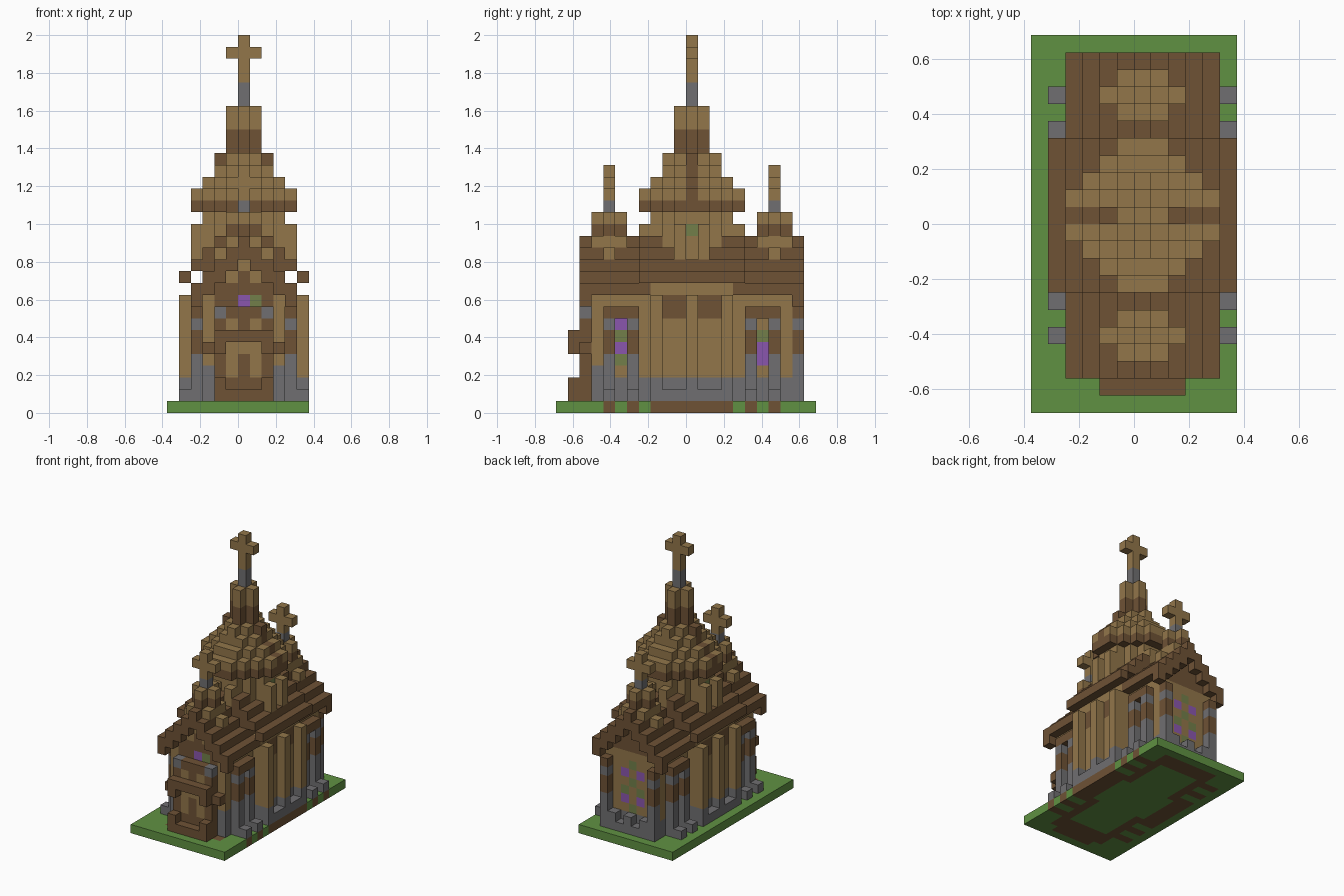
import bpy
import bmesh
from mathutils import Vector

cube = bpy.data.objects.get("Cube")
if cube:
    bpy.data.objects.remove(cube, do_unlink=True)

U = 0.0625  # edge of one block
COLOURS = {
    "brown_wood": "6E5235", "tan_timber": "92764A", "grey_stone": "706F71",
    "green_grass": "609142", "purple_glass": "8A56AE", "moss_glass": "727F4A",
}
BROWN, TAN, STONE, GRASS, PURPLE, MOSS = range(len(COLOURS))


def linear(h):
    c = int(h, 16) / 255
    return c / 12.92 if c < 0.04045 else ((c + 0.055) / 1.055) ** 2.4


materials = []
for name, code in COLOURS.items():
    rgba = [linear(code[i:i + 2]) for i in (0, 2, 4)] + [1]
    m = bpy.data.materials.new(name)
    m.use_nodes = True
    m.diffuse_color = rgba
    m.node_tree.nodes["Principled BSDF"].inputs["Base Color"].default_value = rgba
    materials.append(m)

cells = {}  # block position -> (part, colour)


def box(part, colour, a, b, k):
    """Fill a block range; each of a, b, k is a number or an inclusive pair."""
    ra, rb, rk = [range(v[0], v[1] + 1) if isinstance(v, tuple) else (v,) for v in (a, b, k)]
    for x in ra:
        for y in rb:
            for z in rk:
                cells[x, y, z] = (part, colour)


def pair(part, colour, a, b, k):
    """The same box on the left and the right side."""
    box(part, colour, a, b, k)
    mirrored = (-a[1], -a[0]) if isinstance(a, tuple) else -a
    box(part, colour, mirrored, b, k)


def octagon(part, colour, radius, diagonal, k, y0=0):
    for x in range(-radius, radius + 1):
        for y in range(-radius, radius + 1):
            if abs(x) + abs(y) <= diagonal:
                box(part, colour, x, y + y0, k)


def cross(y, k):
    """Upright of three blocks and side arms."""
    box("cross", TAN, 0, y, (k, k + 2))
    box("cross", TAN, (-1, 1), y, k + 1)


# ground with the foundation set into it
box("ground", GRASS, (-6, 5), (-11, 10), 0)
box("ground", BROWN, (-3, 3), (-9, 9), 0)
box("ground", GRASS, (-2, 2), (-7, 7), 0)
pair("ground", BROWN, (4, 5), (-3, 3), 0)
pair("ground", GRASS, 3, (-2, 2), 0)
box("ground", BROWN, (-2, 2), -10, 0)

# nave walls
box("nave_wall", STONE, (-3, 3), (-8, 8), (1, 2))
box("nave_wall", TAN, (-3, 3), (-8, 8), (3, 9))
pair("nave_wall", STONE, 3, -8, 3)

# transept walls with pilasters and recessed panels
pair("transept_wall", STONE, 4, (-3, 3), (1, 2))
pair("transept_wall", TAN, 4, (-3, 3), (3, 10))
for y in (-3, 0, 3):
    pair("transept_pilaster", STONE, 5, y, (1, 2))
    pair("transept_pilaster", TAN, 5, y, (3, 9))
pair("transept_plinth", STONE, 5, (-3, 3), 1)
for y in ((-2, -1), (1, 2)):
    pair("transept_panel", BROWN, 4, y, (8, 9))


def pillar(x, y):
    pair("pillar", STONE, x, y, (1, 4))
    pair("pillar", BROWN, x, y, (5, 6))
    pair("pillar", STONE, x, y, 7)
    pair("pillar", BROWN, x, y, 8)


# side windows between stone-footed pillars
for y in (-6, 6):
    for d in (-1, 1):
        pair("ground", BROWN, (4, 5), y + d, 0)
        pillar(4, y + d)
        pair("footing_stone", STONE, 5, y + d, 1)
    pair("window_arch", BROWN, 4, y, 8)
    glass = (TAN, MOSS, PURPLE, MOSS, PURPLE) if y < 0 else (TAN, PURPLE, PURPLE, MOSS, TAN)
    for k, colour in enumerate(glass):
        pair("side_window", colour, 3, y, 3 + k)

# stepped nave roof, with gables and thicker end eaves
for x in range(-4, 5):
    top = 14 - abs(x)
    box("gable", BROWN, x, (-8, 8), (10, top))
    box("nave_roof", BROWN, x, (-9, 9), top)
    for y in (-9, 9):
        box("nave_roof", BROWN, x, y, (top - 1, top))
box("gable", BROWN, (-2, 2), -8, 9)

# raised transept roof
pair("transept_wall", TAN, 4, (-3, 3), 10)
for x in range(-5, 6):
    top = min(14, 16 - abs(x))
    box("transept_roof", BROWN, x, (-4, 4), top)
    if abs(x) < 4:
        box("transept_roof", BROWN, x, (-4, 4), (10, top))

# front porch
box("porch_step", BROWN, (-2, 2), -10, 1)
box("porch", BROWN, (-2, 2), -9, (1, 8))
pair("porch_post", BROWN, 2, -10, 2)
pair("porch_capital", BROWN, 2, -10, 5)
pair("porch_capital", BROWN, 3, -9, 5)
box("porch_lintel", BROWN, (-2, 2), -10, 6)
box("porch_wall", TAN, (-1, 1), -9, (3, 5))
box("door", BROWN, 0, -9, (3, 4))
pair("porch_wall", TAN, 1, -9, 7)
pair("porch_finial", STONE, 2, -9, 8)

# front gable window
box("front_window", PURPLE, 0, -8, 9)
box("front_window", MOSS, 1, -8, 9)
pair("front_window", TAN, 1, -8, 11)
box("front_window", TAN, 0, -8, 12)

# back wall: stained glass between pillars
pillar(3, 9)
pair("back_plinth", STONE, 2, 9, (1, 2))
box("back_plinth", STONE, (-1, 1), 9, 1)
box("back_plinth", STONE, 0, 9, 2)
for k in (4, 7):
    pair("back_window", PURPLE, 1, 8, k)
    box("back_window", MOSS, 0, 8, k - 1)
pair("back_window", MOSS, 1, 8, 5)
box("back_window", MOSS, 0, 8, 8)

# drum with dormers
octagon("drum", TAN, 3, 4, (12, 16))
for y in (-1, 1):
    pair("dormer", TAN, 4, y, (13, 15))
    for x in (-1, 1):
        box("dormer", TAN, x, 4 * y, (13, 15))
pair("drum_window", MOSS, 3, 0, 15)

# dome rings, with brown side ribs
octagon("dome", BROWN, 4, 5, 17)
for radius, k in ((4, 18), (3, 19), (2, 20)):
    octagon("dome", TAN, radius, radius + 1, k)
    pair("dome_rib", BROWN, (2, radius), 0, k)
octagon("dome", TAN, 2, 2, 21)
pair("dome_rib", BROWN, 2, 0, 21)

# central lantern, spire and cross
octagon("lantern", BROWN, 1, 1, (22, 23))
octagon("lantern", TAN, 1, 1, (24, 25))
box("spire", STONE, 0, 0, (26, 27))
box("cross", TAN, 0, 0, 28)
cross(0, 29)

# small turrets at both ends
for y in (-7, 7):
    pair("turret", TAN, 2, y, 13)
    box("turret", TAN, (-1, 1), (y - 1, y + 1), 14)
    octagon("turret", BROWN, 1, 1, 15, y)
    octagon("turret", TAN, 1, 1, 16, y)
    box("turret_spire", STONE, 0, y, 17)
    cross(y, 18)

# turn each part's visible block sides into a mesh
AXES = [Vector(v) for v in ((1, 0, 0), (0, 1, 0), (0, 0, 1))]
for part in sorted({p for p, _ in cells.values()}):
    bm = bmesh.new()
    for cell, (owner, colour) in cells.items():
        if owner != part:
            continue
        centre = Vector(cell) + Vector((0.5, 0.5, 0.5))
        for i in range(3):
            for sign in (1, -1):
                n = AXES[i] * sign
                if tuple(int(c) for c in Vector(cell) + n) in cells:
                    continue
                s, t = AXES[(i + 1) % 3] / 2, AXES[(i + 2) % 3] * sign / 2
                mid = centre + n / 2
                corners = (mid - s - t, mid + s - t, mid + s + t, mid - s + t)
                face = bm.faces.new([bm.verts.new(c * U) for c in corners])
                face.material_index = colour
    bmesh.ops.remove_doubles(bm, verts=bm.verts, dist=U / 100)
    mesh = bpy.data.meshes.new(part)
    bm.to_mesh(mesh)
    bm.free()
    for m in materials:
        mesh.materials.append(m)
    bpy.context.collection.objects.link(bpy.data.objects.new(part, mesh))
